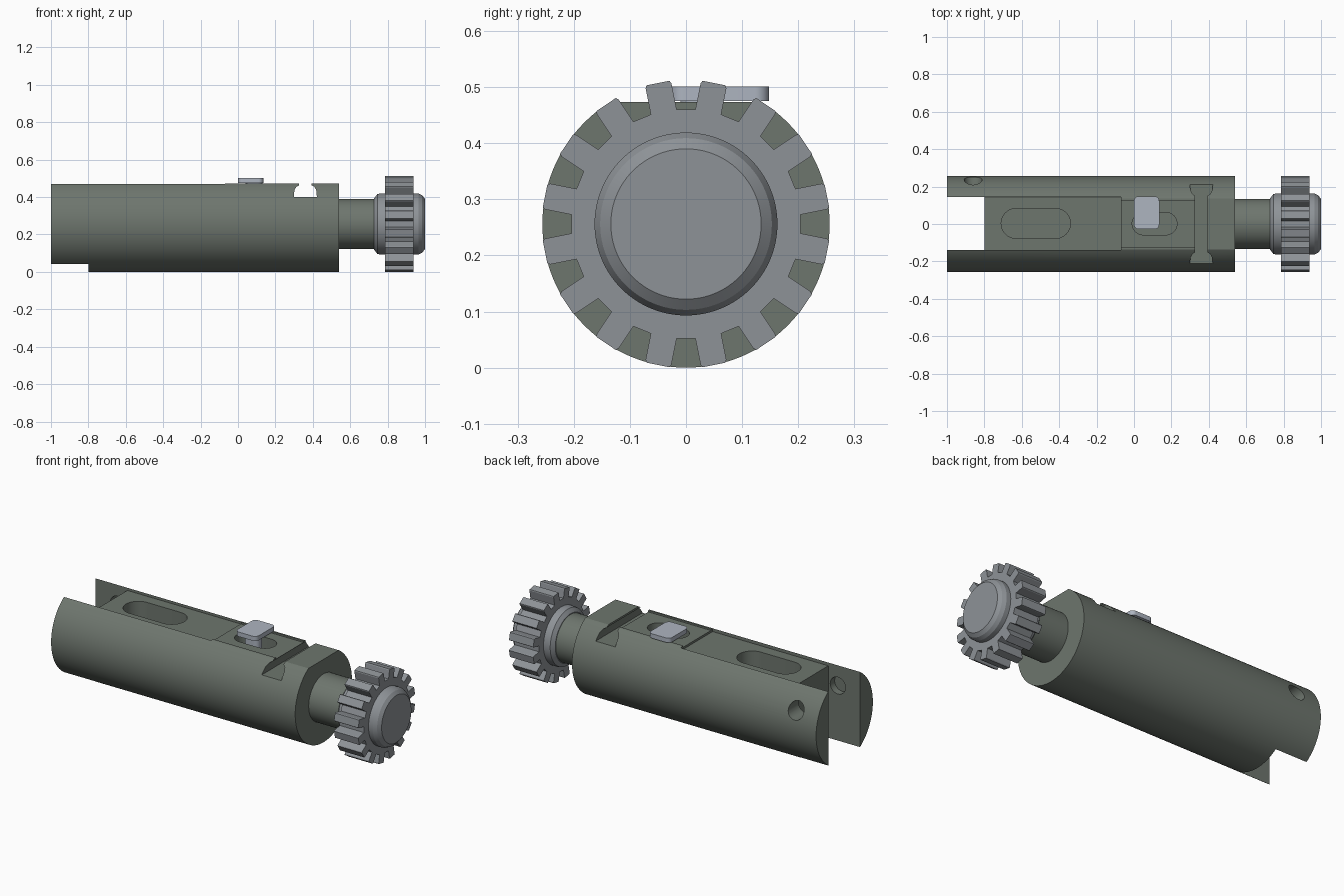
import bpy, bmesh, math
from mathutils import Matrix, Vector

cube = bpy.data.objects.get("Cube")
if cube:
    bpy.data.objects.remove(cube, do_unlink=True)

AXIS = 0.256  # height of the long axis


def material(name, rgb):
    m = bpy.data.materials.new(name)
    m.use_nodes = True
    m.diffuse_color = (*rgb, 1)
    m.node_tree.nodes["Principled BSDF"].inputs["Base Color"].default_value = (*rgb, 1)
    return m


OLIVE = material("olive grey metal", (0.155, 0.18, 0.155))
STEEL = material("steel grey", (0.27, 0.29, 0.31))
PALE = material("pale blue steel", (0.42, 0.46, 0.53))


def prism(name, outline, vec, mat=OLIVE):
    """Sweep a closed outline of 3D points along vec."""
    bm = bmesh.new()
    face = bm.faces.new([bm.verts.new(p) for p in outline])
    res = bmesh.ops.extrude_face_region(bm, geom=[face])
    moved = [g for g in res["geom"] if isinstance(g, bmesh.types.BMVert)]
    bmesh.ops.translate(bm, verts=moved, vec=vec)
    bmesh.ops.recalc_face_normals(bm, faces=bm.faces)
    return finish(name, bm, mat)


def finish(name, bm, mat):
    me = bpy.data.meshes.new(name)
    bm.to_mesh(me)
    bm.free()
    ob = bpy.data.objects.new(name, me)
    bpy.context.collection.objects.link(ob)
    me.materials.append(mat)
    return ob


def box(name, x, y, z, mat=OLIVE):
    pts = [(x[0], y[0], z[0]), (x[1], y[0], z[0]), (x[1], y[1], z[0]), (x[0], y[1], z[0])]
    return prism(name, pts, (0, 0, z[1] - z[0]), mat)


def lathe(name, profile, mat, steps=96):
    """Spin (x, radius) points round the long axis."""
    bm = bmesh.new()
    rings = []
    for x, r in profile:
        rings.append([bm.verts.new((x, r * math.cos(a), AXIS + r * math.sin(a)))
                      for a in (math.tau * i / steps for i in range(steps))])
    for a, b in zip(rings, rings[1:]):
        for i in range(steps):
            j = (i + 1) % steps
            bm.faces.new((a[i], a[j], b[j], b[i]))
    bm.faces.new(rings[0])
    bm.faces.new(rings[-1])
    bmesh.ops.recalc_face_normals(bm, faces=bm.faces)
    return finish(name, bm, mat)


def rounded(x0, x1, y0, y1, r, z, steps=12):
    """Rounded rectangle outline at height z."""
    pts = []
    corners = ((x1 - r, y1 - r), (x0 + r, y1 - r), (x0 + r, y0 + r), (x1 - r, y0 + r))
    for k, (cx, cy) in enumerate(corners):
        for i in range(steps + 1):
            a = (k + i / steps) * math.pi / 2
            p = (cx + r * math.cos(a), cy + r * math.sin(a), z)
            if not pts or (Vector(p) - Vector(pts[-1])).length > 1e-4:
                pts.append(p)
    if (Vector(pts[0]) - Vector(pts[-1])).length < 1e-4:
        pts.pop()
    return pts


def side_circle(x, y, z, r, steps=32):
    return [(x + r * math.cos(math.tau * i / steps), y, z + r * math.sin(math.tau * i / steps))
            for i in range(steps)]


def cut(ob, cutter):
    mod = ob.modifiers.new("cut", 'BOOLEAN')
    mod.operation, mod.solver, mod.object = 'DIFFERENCE', 'EXACT', cutter
    bpy.context.view_layer.objects.active = ob
    bpy.ops.object.modifier_apply(modifier=mod.name)
    bpy.data.objects.remove(cutter, do_unlink=True)


def smooth(ob, angle=30):
    bpy.ops.object.select_all(action='DESELECT')
    ob.select_set(True)
    bpy.context.view_layer.objects.active = ob
    bpy.ops.object.shade_smooth_by_angle(angle=math.radians(angle))


# Main barrel, flattened on top and forked at the far end
body = lathe("barrel", [(-1, AXIS), (0.54, AXIS)], OLIVE, 128)
cut(body, box("top_flat", (-1.1, 0.6), (-0.4, 0.4), (0.473, 0.7)))
cut(body, box("fork_gap", (-1.1, -0.8), (-0.14, 0.145), (-0.1, 0.7)))

# Shallow stepped channel along the top
cut(body, box("low_channel", (-0.9, -0.07), (-0.14, 0.145), (0.452, 0.6)))
cut(body, box("high_channel", (-0.08, 0.36), (-0.125, 0.125), (0.464, 0.6)))

# Long rounded slot and short slot beneath the catch
cut(body, prism("long_slot", rounded(-0.71, -0.34, -0.077, 0.083, 0.0799, 0.34), (0, 0, 0.3)))
cut(body, prism("catch_slot", rounded(-0.01, 0.23, -0.058, 0.062, 0.0599, 0.36), (0, 0, 0.3)))

# Undercut cross groove
half = [(0.034, 0.6), (0.034, 0.462), (0.048, 0.455), (0.058, 0.438), (0.062, 0.40)]
groove = [(0.36 + w, -0.4, z) for w, z in half] + [(0.36 - w, -0.4, z) for w, z in reversed(half)]
cut(body, prism("cross_groove", groove, (0, 0.8, 0)))

# Pin hole through one prong, blind pocket in the other
cut(body, prism("pin_hole", side_circle(-0.86, 0.1, 0.355, 0.048), (0, 0.3, 0)))
cut(body, prism("pin_pocket", side_circle(-0.86, -0.18, 0.355, 0.048), (0, 0.1, 0)))
smooth(body)

# Neck joining barrel and gear
smooth(lathe("neck", [(0.53, 0.134), (0.75, 0.134)], OLIVE))

# Chamfered hub
hub = lathe("gear_hub", [(0.728, 0.138), (0.745, 0.16), (0.76, 0.163), (0.965, 0.163),
                         (0.985, 0.153), (1.0, 0.134)], STEEL)
smooth(hub, 25)

# Gear ring with sixteen tapered teeth
TEETH, ROOT, TIP = 16, 0.205, 0.257
outline = []
for k in range(TEETH):
    mid = math.tau * (k + 0.5) / TEETH
    pitch = math.pi / TEETH
    for r, off in ((ROOT, 0.082 - pitch), (TIP - 0.005, 0.103 - pitch), (TIP, 0.115 - pitch),
                   (TIP, pitch - 0.115), (TIP - 0.005, pitch - 0.103), (ROOT, pitch - 0.082)):
        a = mid + off
        outline.append((0.785, r * math.cos(a), AXIS + r * math.sin(a)))
prism("gear_teeth", outline, (0.153, 0, 0), STEEL)

# Sliding catch: rounded plate on a stem
smooth(prism("catch_plate", rounded(0.0, 0.135, -0.028, 0.148, 0.025, 0.475), (0, 0, 0.026), PALE))
smooth(prism("catch_stem", rounded(0.04, 0.13, -0.01, 0.05, 0.025, 0.362), (0, 0, 0.12), PALE))
